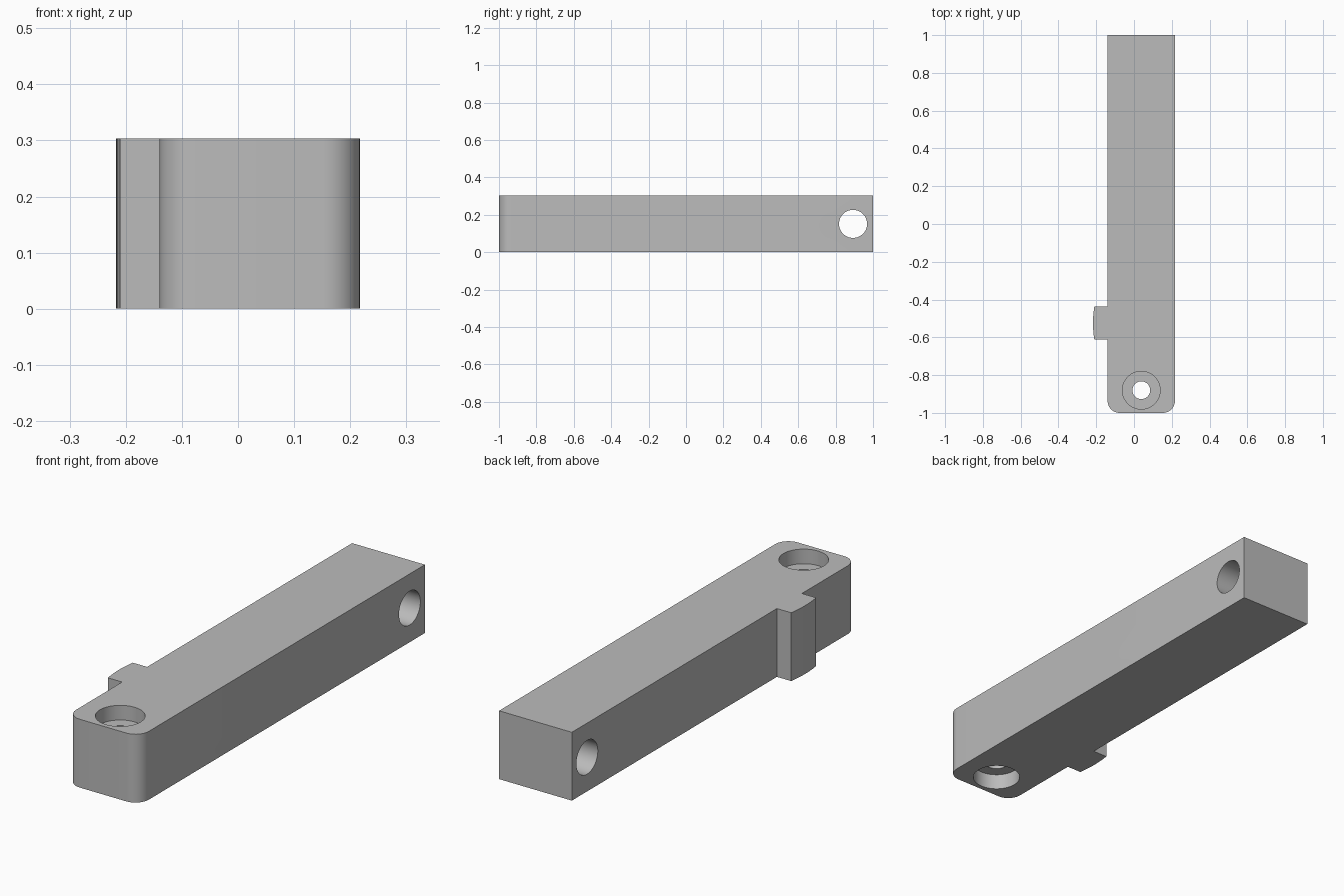
import bpy, bmesh
from math import sin, cos, pi, radians, asin
from mathutils import Matrix, Vector

cube = bpy.data.objects.get("Cube")
if cube:
    bpy.data.objects.remove(cube)

HEIGHT = 0.303
LEFT, RIGHT = -0.14, 0.217      # side faces of the bar along x
CORNER = 0.065                  # radius of the rounded front corners
TAB_FRONT, TAB_BACK = -0.612, -0.437
TAB_EDGE, TAB_TIP = -0.21, -0.217

grey = bpy.data.materials.new("grey")
grey.use_nodes = True
colour = (0.5, 0.5, 0.5, 1)
grey.diffuse_color = colour
grey.node_tree.nodes["Principled BSDF"].inputs["Base Color"].default_value = colour


def arc(cx, cy, r, start, end, steps):
    """Points along an arc, angles in radians."""
    angles = [start + (end - start) * i / steps for i in range(steps + 1)]
    return [(cx + r * cos(a), cy + r * sin(a)) for a in angles]


def add_object(name, bm):
    mesh = bpy.data.meshes.new(name)
    bmesh.ops.recalc_face_normals(bm, faces=bm.faces)
    bm.to_mesh(mesh)
    bm.free()
    mesh.materials.append(grey)
    obj = bpy.data.objects.new(name, mesh)
    bpy.context.collection.objects.link(obj)
    return obj


def drill(target, name, centre, radius, depth, axis="Z"):
    """Cut a round hole into the target."""
    bm = bmesh.new()
    turn = Matrix.Rotation(pi / 2, 4, "Y") if axis == "X" else Matrix()
    bmesh.ops.create_cone(bm, cap_ends=True, segments=64, radius1=radius,
                          radius2=radius, depth=depth,
                          matrix=Matrix.Translation(Vector(centre)) @ turn)
    cutter = add_object(name, bm)
    cutter.hide_render = True
    mod = target.modifiers.new(name, "BOOLEAN")
    mod.operation = "DIFFERENCE"
    mod.solver = "EXACT"
    mod.object = cutter
    bpy.context.view_layer.objects.active = target
    bpy.ops.object.modifier_apply(modifier=name)
    bpy.data.objects.remove(cutter)


# Bar outline with rounded front corners and a side tab with a bowed end
half = (TAB_BACK - TAB_FRONT) / 2
sag = TAB_EDGE - TAB_TIP
bow = (half ** 2 + sag ** 2) / (2 * sag)
swing = asin(half / bow)
outline = [(RIGHT, 1), (LEFT, 1), (LEFT, TAB_BACK)]
outline += arc(TAB_TIP + bow, (TAB_FRONT + TAB_BACK) / 2, bow, pi - swing, pi + swing, 12)
outline += [(LEFT, TAB_FRONT)]
outline += arc(LEFT + CORNER, -1 + CORNER, CORNER, pi, 1.5 * pi, 12)
outline += arc(RIGHT - CORNER, -1 + CORNER, CORNER, 1.5 * pi, 2 * pi, 12)

bm = bmesh.new()
base = bm.faces.new([bm.verts.new((x, y, 0)) for x, y in outline])
top = bmesh.ops.extrude_face_region(bm, geom=[base], use_keep_orig=True)["geom"]
bmesh.ops.translate(bm, vec=(0, 0, HEIGHT),
                    verts=[v for v in top if isinstance(v, bmesh.types.BMVert)])
bar = add_object("lever_bar", bm)

# Screw hole, counterbored from above and below
mid_x, screw_y = (LEFT + RIGHT) / 2, -0.88
drill(bar, "screw_hole", (mid_x, screw_y, HEIGHT / 2), 0.047, 1)
drill(bar, "top_counterbore", (mid_x, screw_y, HEIGHT), 0.1, 2 * 0.065)
drill(bar, "bottom_counterbore", (mid_x, screw_y, 0), 0.1, 2 * 0.07)

# Cross hole through the sides at the back end
drill(bar, "cross_hole", (mid_x, 0.893, HEIGHT / 2), 0.075, 1, "X")

# Smooth the round walls, keep edges sharp
bpy.ops.object.select_all(action="DESELECT")
bar.select_set(True)
bpy.context.view_layer.objects.active = bar
bpy.ops.object.shade_smooth_by_angle(angle=radians(30))
